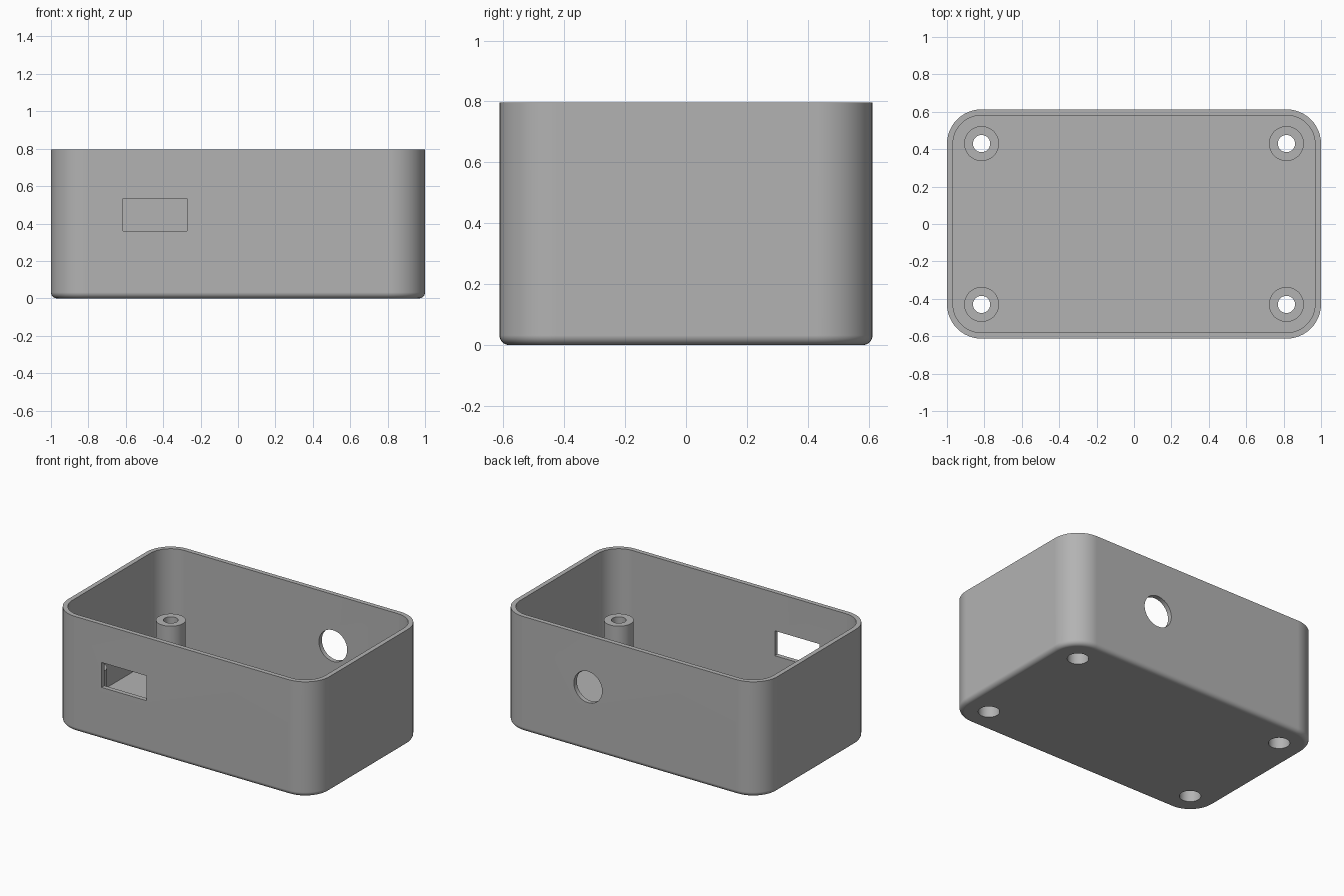
import bpy, bmesh
from math import sin, cos, pi, radians
from mathutils import Matrix

cube = bpy.data.objects.get("Cube")
if cube:
    bpy.data.objects.remove(cube, do_unlink=True)

HALF_X, HALF_Y, HEIGHT = 1.0, 0.613, 0.797
CORNER, WALL, FLOOR, FILLET = 0.185, 0.032, 0.05, 0.032
POST_X, POST_Y, POST_TOP = 0.815, 0.43, 0.375

grey = bpy.data.materials.new("plain grey")
grey.use_nodes = True
grey.diffuse_color = (0.45, 0.45, 0.45, 1)
grey.node_tree.nodes["Principled BSDF"].inputs["Base Color"].default_value = grey.diffuse_color


def add_object(name, bm):
    bmesh.ops.recalc_face_normals(bm, faces=bm.faces)
    mesh = bpy.data.meshes.new(name)
    bm.to_mesh(mesh)
    bm.free()
    mesh.materials.append(grey)
    obj = bpy.data.objects.new(name, mesh)
    bpy.context.collection.objects.link(obj)
    return obj


def rounded_ring(bm, inset, z, steps=12):
    """Rounded rectangle of vertices, inset from the outer outline."""
    radius = CORNER - inset
    ring = []
    for quarter, (sx, sy) in enumerate([(1, 1), (-1, 1), (-1, -1), (1, -1)]):
        for i in range(steps + 1):
            a = (quarter + i / steps) * pi / 2
            ring.append(bm.verts.new((sx * (HALF_X - CORNER) + radius * cos(a),
                                      sy * (HALF_Y - CORNER) + radius * sin(a), z)))
    return ring


def cylinder(name, x, y, radius, low, high):
    bm = bmesh.new()
    bmesh.ops.create_cone(bm, cap_ends=True, segments=48, radius1=radius, radius2=radius,
                          depth=high - low,
                          matrix=Matrix.Translation((x, y, (low + high) / 2)))
    return add_object(name, bm)


def combine(target, other, operation):
    """Apply a boolean and discard the helper."""
    mod = target.modifiers.new(other.name, 'BOOLEAN')
    mod.object, mod.operation, mod.solver = other, operation, 'EXACT'
    bpy.context.view_layer.objects.active = target
    bpy.ops.object.modifier_apply(modifier=mod.name)
    bpy.data.objects.remove(other, do_unlink=True)


# Open tray: filleted base, outer wall, rim, inner wall and floor
bm = bmesh.new()
profile = [(FILLET * (1 - sin(a)), FILLET * (1 - cos(a)))
           for a in (i * pi / 16 for i in range(9))]
profile += [(0, HEIGHT), (WALL, HEIGHT), (WALL, FLOOR)]
rings = [rounded_ring(bm, inset, z) for inset, z in profile]
for lower, upper in zip(rings, rings[1:]):
    for i in range(len(lower)):
        j = (i + 1) % len(lower)
        bm.faces.new((lower[i], lower[j], upper[j], upper[i]))
bm.faces.new(rings[0])
bm.faces.new(rings[-1])
case = add_object("enclosure_case", bm)

# Screw posts with a narrow through hole and a wide recess from below
corners = [(sx * POST_X, sy * POST_Y) for sx in (-1, 1) for sy in (-1, 1)]
for x, y in corners:
    combine(case, cylinder("screw_post", x, y, 0.093, FLOOR / 2, POST_TOP), 'UNION')
for x, y in corners:
    combine(case, cylinder("screw_hole", x, y, 0.046, -0.1, 0.5), 'DIFFERENCE')
    combine(case, cylinder("screw_head_recess", x, y, 0.067, -0.1, 0.28), 'DIFFERENCE')

# Rectangular port in the front wall
bm = bmesh.new()
bmesh.ops.create_cube(bm, size=1, matrix=Matrix.Translation((-0.443, -HALF_Y, 0.447))
                      @ Matrix.Diagonal((0.342, 0.16, 0.172, 1)))
combine(case, add_object("front_port", bm), 'DIFFERENCE')

# Round cable hole in the back wall
bm = bmesh.new()
bmesh.ops.create_cone(bm, cap_ends=True, segments=64, radius1=0.108, radius2=0.108, depth=0.16,
                      matrix=Matrix.Translation((0.32, HALF_Y, 0.442))
                      @ Matrix.Rotation(pi / 2, 4, 'X'))
combine(case, add_object("cable_hole", bm), 'DIFFERENCE')

# Smooth curves, crisp edges
bpy.ops.object.select_all(action='DESELECT')
case.select_set(True)
bpy.context.view_layer.objects.active = case
bpy.ops.object.shade_smooth_by_angle(angle=radians(30))
normals = case.modifiers.new("even_shading", 'WEIGHTED_NORMAL')
normals.keep_sharp = True
